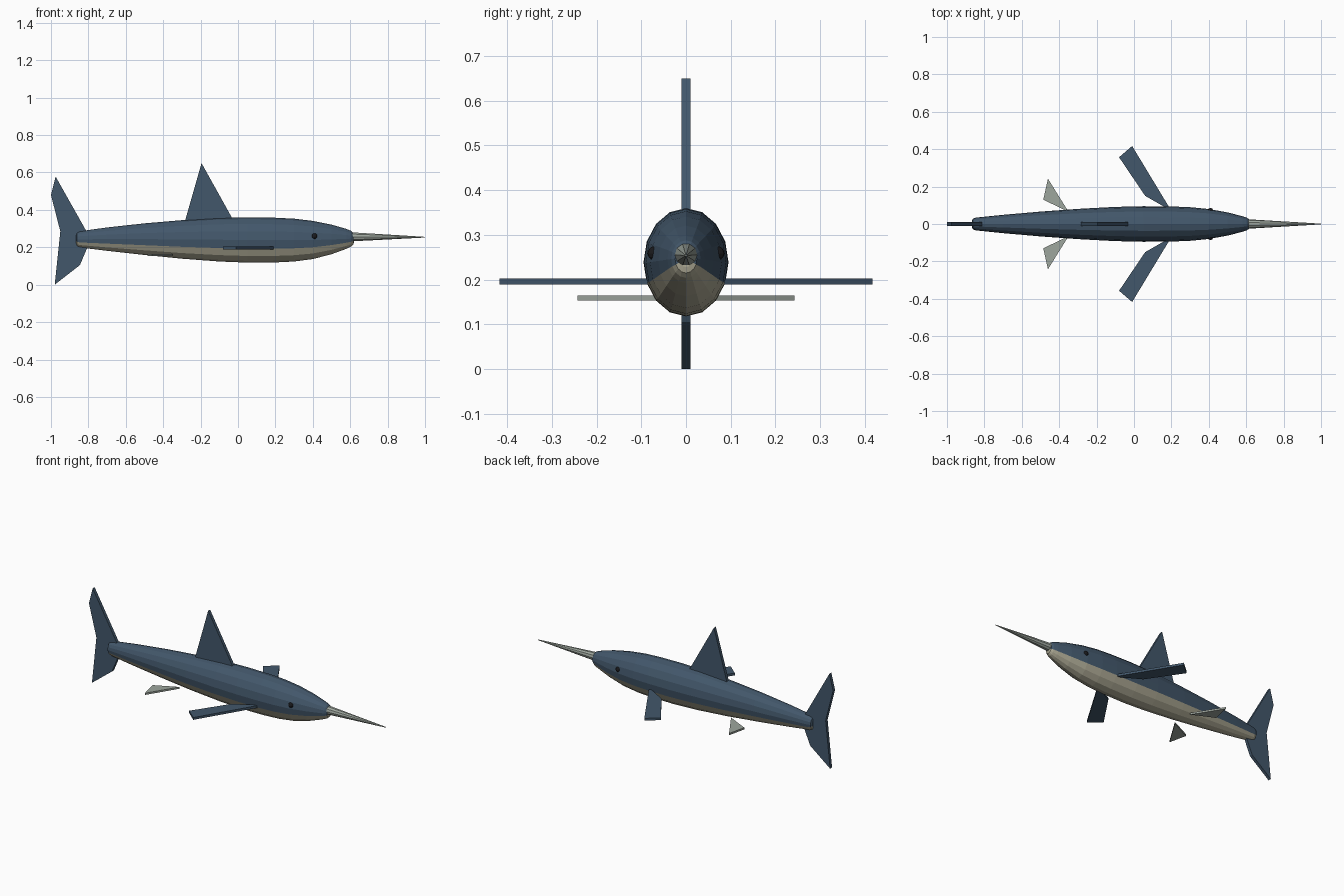
import bpy, bmesh
from math import sin, cos, pi

if "Cube" in bpy.data.objects:
    bpy.data.objects.remove(bpy.data.objects["Cube"])


def material(name, rgb):
    m = bpy.data.materials.new(name)
    m.diffuse_color = (*rgb, 1)
    m.use_nodes = True
    m.node_tree.nodes["Principled BSDF"].inputs["Base Color"].default_value = m.diffuse_color
    return m


BLUE = material("back_blue", (0.055, 0.095, 0.145))
CREAM = material("belly_cream", (0.42, 0.40, 0.30))
GREY = material("pale_grey", (0.34, 0.38, 0.34))
BLACK = material("eye_black", (0.01, 0.01, 0.012))


def make_object(name, bm, *mats):
    bmesh.ops.recalc_face_normals(bm, faces=bm.faces)
    mesh = bpy.data.meshes.new(name)
    bm.to_mesh(mesh)
    bm.free()
    for m in mats:
        mesh.materials.append(m)
    ob = bpy.data.objects.new(name, mesh)
    bpy.context.collection.objects.link(ob)
    return ob


def loft(name, rings, sides, ratio, mats, belly=()):
    """Loft elliptical rings given as (x, bottom z, top z)."""
    bm = bmesh.new()
    loops = []
    for x, lo, hi in rings:
        c, r = (lo + hi) / 2, (hi - lo) / 2
        loops.append([bm.verts.new((x, ratio * r * cos(2 * pi * i / sides),
                                    c + r * sin(2 * pi * i / sides)))
                      for i in range(sides)])
    for a, b in zip(loops, loops[1:]):
        for i in range(sides):
            j = (i + 1) % sides
            f = bm.faces.new((a[i], a[j], b[j], b[i]))
            f.material_index = int(i in belly)
    bm.faces.new(loops[0])
    bm.faces.new(loops[-1]).material_index = int(bool(belly))
    return make_object(name, bm, *mats)


def fin(name, outline, thickness, place, mat):
    """Flat plate: outline extruded both ways; place maps (a, b, t) to xyz."""
    bm = bmesh.new()
    h = thickness / 2
    sides = [[bm.verts.new(place(a, b, t)) for a, b in outline] for t in (-h, h)]
    n = len(outline)
    bm.faces.new(sides[0])
    bm.faces.new(sides[1])
    for i in range(n):
        j = (i + 1) % n
        bm.faces.new((sides[0][i], sides[0][j], sides[1][j], sides[1][i]))
    return make_object(name, bm, mat)


# Body with pale underside
body_rings = [(-0.865, 0.218, 0.268), (-0.861, 0.206, 0.279), (-0.845, 0.199, 0.286),
              (-0.70, 0.181, 0.306), (-0.50, 0.159, 0.328), (-0.30, 0.139, 0.345),
              (-0.10, 0.124, 0.357), (0.05, 0.118, 0.360), (0.20, 0.119, 0.358),
              (0.30, 0.124, 0.353), (0.40, 0.137, 0.341), (0.50, 0.163, 0.321),
              (0.58, 0.192, 0.298), (0.605, 0.204, 0.288), (0.617, 0.215, 0.277),
              (0.620, 0.228, 0.266)]
loft("body", body_rings, 16, 0.785, (BLUE, CREAM), range(9, 15))

# Bill
loft("bill", [(0.58, 0.229, 0.283), (1.0, 0.252, 0.256)], 10, 1.0, (GREY,))

# Upright fins
upright = lambda a, b, t: (a, t, b)
fin("dorsal_fin", [(-0.285, 0.335), (-0.195, 0.65), (-0.025, 0.345)], 0.019, upright, BLUE)
fin("tail_fin", [(-0.81, 0.285), (-0.975, 0.578), (-1.0, 0.48), (-0.95, 0.285),
                 (-0.98, 0.0), (-0.845, 0.105), (-0.805, 0.2)], 0.019, upright, BLUE)

# Paired fins and eyes
for side, s in (("left", 1), ("right", -1)):
    fin(f"pectoral_fin_{side}", [(0.20, 0.07), (-0.01, 0.417), (-0.08, 0.357), (0.06, 0.15)],
        0.014, lambda a, b, t: (a, s * b, 0.196 + t), BLUE)
    fin(f"pelvic_fin_{side}", [(-0.35, 0.065), (-0.46, 0.242), (-0.485, 0.13)],
        0.011, lambda a, b, t: (a, s * b, 0.159 + t), GREY)
    bm = bmesh.new()
    bmesh.ops.create_uvsphere(bm, u_segments=10, v_segments=6, radius=0.016)
    eye = make_object(f"eye_{side}", bm, BLACK)
    eye.location = (0.408, s * 0.070, 0.259)
